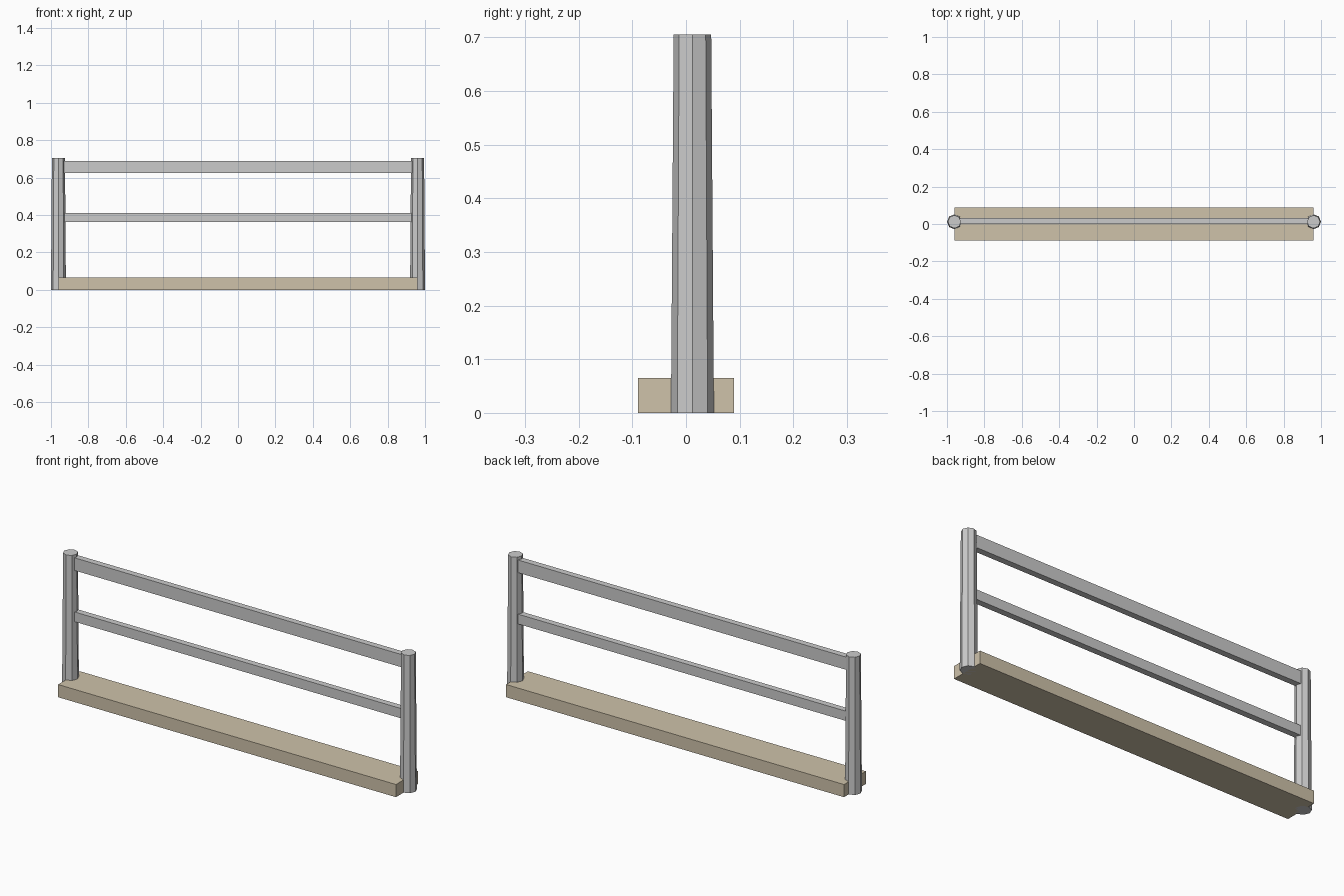
import bpy

if "Cube" in bpy.data.objects:
    bpy.data.objects.remove(bpy.data.objects["Cube"])

tan = bpy.data.materials.new("tan_timber")
tan.diffuse_color = (0.62, 0.54, 0.40, 1)
tan.use_nodes = True
tan.node_tree.nodes["Principled BSDF"].inputs["Base Color"].default_value = tan.diffuse_color

POST_X, POST_Y = 0.96, 0.012


def box(name, x, y, z):
    """Box from (min, max) ranges on each axis."""
    bpy.ops.mesh.primitive_cube_add(size=1, location=[sum(r) / 2 for r in (x, y, z)])
    ob = bpy.context.object
    ob.name = name
    ob.scale = [r[1] - r[0] for r in (x, y, z)]
    bpy.ops.object.transform_apply(location=False, rotation=False, scale=True)
    return ob


# Timber base plank
base = box("base_plank", (-0.96, 0.96), (-0.089, 0.089), (0, 0.065))
base.data.materials.append(tan)

# Tapered octagonal posts, half set into the plank ends
for side, name in ((-1, "left_post"), (1, "right_post")):
    bpy.ops.mesh.primitive_cone_add(vertices=8, radius1=0.04, radius2=0.035, depth=0.705,
                                    location=(side * POST_X, POST_Y, 0.3525))
    bpy.context.object.name = name

# Rails running between the posts
box("top_rail", (-0.95, 0.95), (0.0, 0.032), (0.625, 0.69))
box("middle_rail", (-0.95, 0.95), (0.0, 0.032), (0.362, 0.412))
